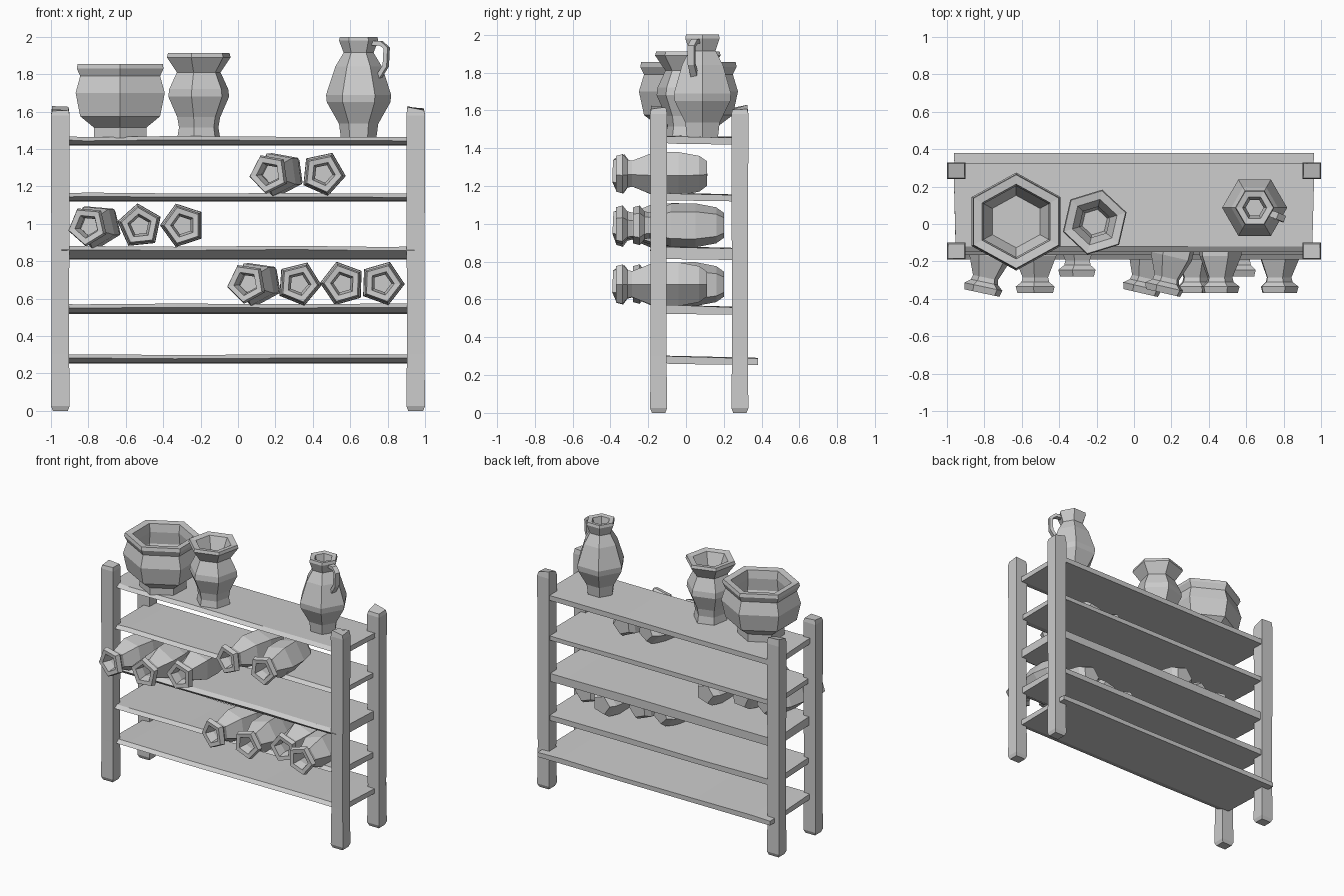
import bpy, bmesh, math, random
from mathutils import Matrix, Vector

if "Cube" in bpy.data.objects:
    bpy.data.objects.remove(bpy.data.objects["Cube"])

random.seed(4)


def finish(bm, name, matrix=None):
    if matrix:
        bm.transform(matrix)
    bmesh.ops.recalc_face_normals(bm, faces=bm.faces)
    me = bpy.data.meshes.new(name)
    bm.to_mesh(me)
    bm.free()
    ob = bpy.data.objects.new(name, me)
    bpy.context.collection.objects.link(ob)
    return ob


def loft(name, rings, matrix=None):
    """Skin a list of point rings and cap both ends."""
    bm = bmesh.new()
    vr = [[bm.verts.new(p) for p in r] for r in rings]
    n = len(vr[0])
    for a, b in zip(vr, vr[1:]):
        for i in range(n):
            j = (i + 1) % n
            bm.faces.new((a[i], a[j], b[j], b[i]))
    bm.faces.new(vr[0][::-1])
    bm.faces.new(vr[-1])
    return finish(bm, name, matrix)


def lathe(name, profile, sides, start=0.0, sx=1.0, matrix=None):
    """Low-poly turned vessel from (radius, height) pairs."""
    rings = []
    for r, z in profile:
        rings.append([(sx * r * math.cos(start + i * math.tau / sides),
                       r * math.sin(start + i * math.tau / sides), z)
                      for i in range(sides)])
    return loft(name, rings, matrix)


# Corner posts: rough hewn, with the outer top corner chipped down
for sx in (-1, 1):
    for label, y0, y1 in (("front", -0.19, -0.1), ("back", 0.24, 0.33)):
        rings = []
        for z, e in ((0, 0.01), (0.025, 0), (0.3, 0.003), (0.9, 0.002), (1.58, 0.0), (1.62, 0.006)):
            ring = []
            for x, y in ((0.9 + e, y0 + e), (1 - e, y0 + e), (1 - e, y1 - e), (0.9 + e, y1 - e)):
                dz = random.uniform(-0.02, 0.012) if z > 1.6 else 0
                ring.append((sx * x, y, z + dz))
            rings.append(ring)
        loft(f"{label}_post", rings)

# Shelves: (front top z, underside z, front y, back y, half length)
shelves = [
    (0.305, 0.255, -0.15, 0.38, 0.962),
    (0.575, 0.52, -0.17, 0.32, 0.95),
    (0.885, 0.81, -0.19, 0.315, 0.955),
    (1.168, 0.12 + 1.0, -0.165, 0.32, 0.95),
    (1.472, 0.42 + 1.0, -0.15, 0.325, 0.965),
]
for zt, zb, y0, y1, hx in shelves:
    rings = []
    for t in (-1, -0.85, -0.35, 0.3, 0.8, 1):
        x = t * hx
        w = 0.012 if abs(t) == 1 else 0.0
        f = random.uniform(-0.018, -0.002)
        drop = 0.012 + random.uniform(-0.004, 0.004)
        rings.append([
            (x * (1 - w), y0, zt - 0.02 + f * 0.5),
            (x * (1 - w), y0 + 0.03, zt + f * 0.5),
            (x, y1, zt - drop - 0.005),
            (x, y1, zb - 0.002),
            (x * (1 - w), y0 + 0.06, zb + 0.004),
        ])
    loft("shelf", rings)

# Wide bowl on the top shelf
lathe("wide_bowl",
      [(0.155, 1.46), (0.155, 1.515), (0.235, 1.575), (0.262, 1.70), (0.235, 1.79),
       (0.255, 1.83), (0.25, 1.855), (0.2, 1.85), (0.19, 1.79), (0.2, 1.7), (0.14, 1.58)],
      6, math.pi / 2, 1.05, Matrix.Translation((-0.63, 0.013, 0)))

# Flared vase beside it
lathe("flared_vase",
      [(0.12, 1.46), (0.11, 1.515), (0.12, 1.57), (0.17, 1.68), (0.165, 1.72), (0.122, 1.81),
       (0.178, 1.89), (0.172, 1.912), (0.125, 1.905), (0.085, 1.81), (0.1, 1.7), (0.07, 1.6)],
      6, math.radians(77), 1.0, Matrix.Translation((-0.21, 0.01, 0)))

# Jug with handle
lathe("jug",
      [(0.095, 1.46), (0.105, 1.535), (0.17, 1.65), (0.174, 1.69), (0.125, 1.84),
       (0.08, 1.915), (0.105, 1.98), (0.1, 2.0), (0.065, 1.995), (0.048, 1.92), (0.08, 1.8)],
      6, 0.0, 1.0, Matrix.Translation((0.645, 0.087, 0)))

path = [Vector(p) for p in ((0.70, 0.065, 1.965), (0.765, 0.045, 1.965), (0.795, 0.03, 1.94),
                            (0.79, 0.03, 1.845), (0.74, 0.05, 1.765))]
side = Vector((0.35, 0.94, 0)).normalized()
rings = []
for i, p in enumerate(path):
    tan = (path[min(i + 1, 4)] - path[max(i - 1, 0)]).normalized()
    nor = tan.cross(side).normalized()
    rings.append([p + side * a * 0.018 + nor * b * 0.012
                  for a, b in ((-1, -1), (1, -1), (1, 1), (-1, 1))])
loft("jug_handle", rings)

# Five-sided bottles lying on the shelves, mouths to the front
bottle = [(0.07, 0.48), (0.1, 0.44), (0.122, 0.33), (0.12, 0.2), (0.072, 0.085), (0.078, 0.06),
          (0.11, 0.035), (0.1, 0.0), (0.066, 0.003), (0.05, 0.06), (0.06, 0.13)]
# (mouth x, z, mouth y, yaw degrees, roll degrees)
lying = [
    (0.16, 1.268, -0.37, -13, 10), (0.455, 1.268, -0.37, 0, -12),
    (-0.81, 0.988, -0.37, -12, 5), (-0.525, 0.988, -0.37, 0, 30), (-0.295, 0.992, -0.28, 0, 18),
    (0.04, 0.682, -0.37, -13, 8), (0.325, 0.68, -0.37, 0, -14), (0.56, 0.68, -0.28, 0, 20),
    (0.77, 0.682, -0.37, 0, -16),
]
for x, z, y, yaw, roll in lying:
    m = (Matrix.Translation((x, y, z)) @ Matrix.Rotation(math.radians(yaw), 4, 'Z')
         @ Matrix.Rotation(math.radians(-90), 4, 'X') @ Matrix.Rotation(math.radians(roll), 4, 'Z'))
    lathe("lying_bottle", bottle, 5, math.pi / 2, 1.0, m)
